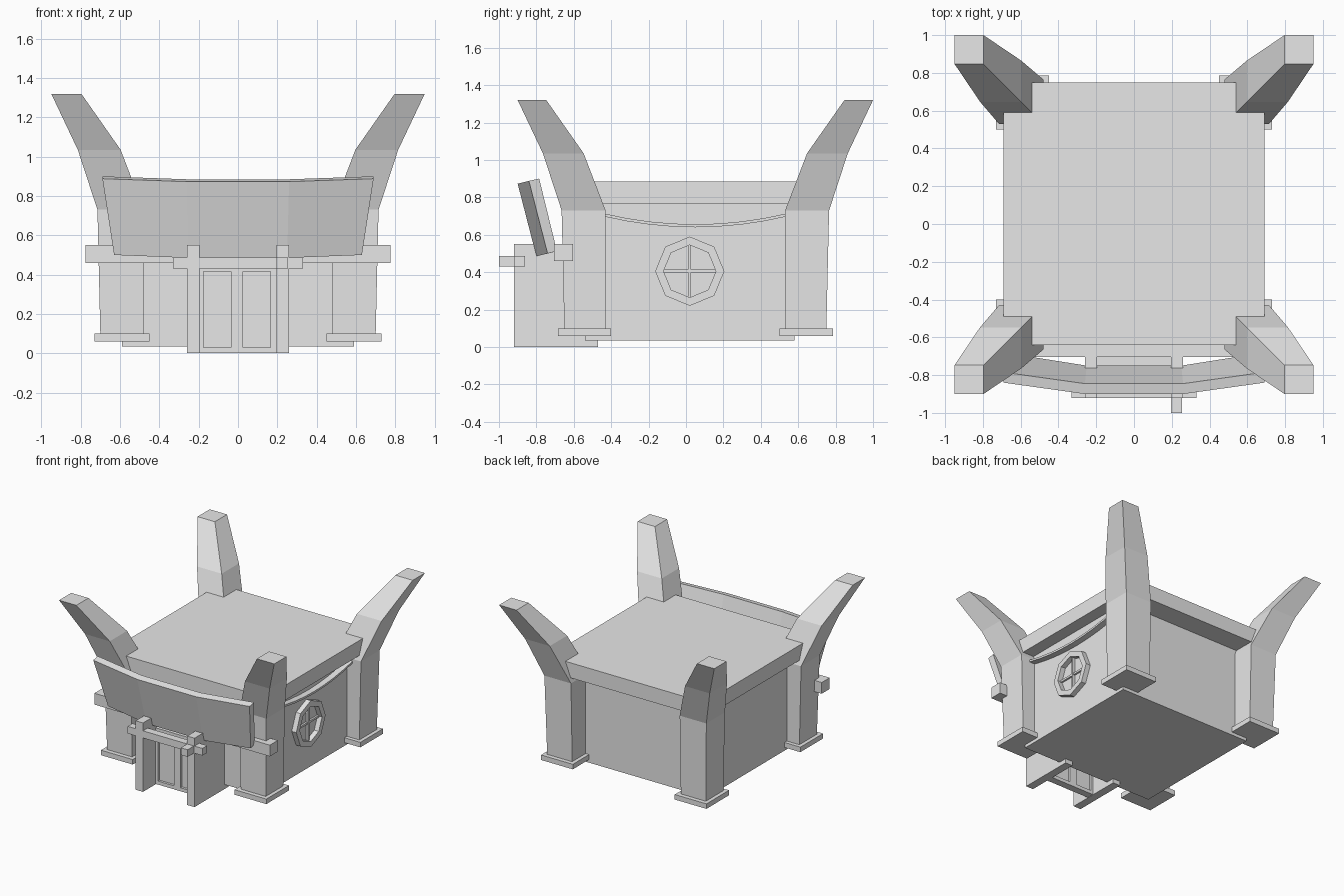
import bpy, bmesh, math
from mathutils import Vector

old = bpy.data.objects.get("Cube")
if old:
    bpy.data.objects.remove(old, do_unlink=True)

grey = bpy.data.materials.new("plain grey")
grey.use_nodes = True
grey.diffuse_color = (0.8, 0.8, 0.8, 1)
grey.node_tree.nodes["Principled BSDF"].inputs["Base Color"].default_value = (0.8, 0.8, 0.8, 1)

MID_Y = 0.05   # centre of the four pillars


def finish(name, bm):
    bmesh.ops.recalc_face_normals(bm, faces=bm.faces)
    mesh = bpy.data.meshes.new(name)
    bm.to_mesh(mesh)
    bm.free()
    mesh.materials.append(grey)
    obj = bpy.data.objects.new(name, mesh)
    bpy.context.collection.objects.link(obj)
    return obj


def loft(name, sections, closed=False):
    """Skin a row of matching cross-sections, capping the ends unless closed."""
    bm = bmesh.new()
    rings = [[bm.verts.new(p) for p in s] for s in sections]
    n = len(rings[0])
    pairs = list(zip(rings, rings[1:]))
    if closed:
        pairs.append((rings[-1], rings[0]))
    else:
        bm.faces.new(rings[0])
        bm.faces.new(rings[-1])
    for a, b in pairs:
        for i in range(n):
            j = (i + 1) % n
            bm.faces.new((a[i], a[j], b[j], b[i]))
    return finish(name, bm)


def box(name, x, y, z):
    return loft(name, [[(x[0], y[0], h), (x[1], y[0], h), (x[1], y[1], h), (x[0], y[1], h)]
                       for h in z])


# Body and overhanging flat roof
box("house_body", (-0.59, 0.59), (-0.54, 0.58), (0.035, 0.78))
box("roof_slab", (-0.69, 0.69), (-0.64, 0.75), (0.765, 0.885))

# Corner pillars, flaring outward above the roof: (height, inner, outer)
PROFILE = [(0.08, 0.48, 0.70), (0.73, 0.48, 0.715), (1.035, 0.597, 0.815), (1.32, 0.797, 0.95)]
for sx, side in ((1, "left"), (-1, "right")):
    for sy, end in ((-1, "front"), (1, "back")):
        loft(f"{end}_{side}_pillar",
             [[(sx * u, MID_Y + sy * v, z) for u, v in ((a, a), (b, a), (b, b), (a, b))]
              for z, a, b in PROFILE])
        box(f"{end}_{side}_pillar_foot", (sx * 0.45, sx * 0.73),
            (MID_Y + sy * 0.45, MID_Y + sy * 0.735), (0.06, 0.10))

# Cross beam through the front pillars
box("front_beam", (-0.775, 0.775), (-0.705, -0.605), (0.46, 0.55))

# Bent, leaning sign board: (half width top, half width bottom, y shift, rise)
stations = [(-0.69, -0.63, 0.06, 0.015), (-0.26, -0.25, 0, 0),
            (0.26, 0.25, 0, 0), (0.69, 0.63, 0.06, 0.015)]
loft("sign_board", [[(top, -0.90 + dy, 0.873 + dz), (top, -0.845 + dy, 0.885 + dz),
                     (bot, -0.75 + dy, 0.497 + dz), (bot, -0.80 + dy, 0.485 + dz)]
                    for top, bot, dy, dz in stations])

# Porch side walls, lintel and peg
for s, side in ((1, "left"), (-1, "right")):
    box(f"porch_{side}_wall", (s * 0.195, s * 0.26), (-0.92, -0.47), (0, 0.55))
box("porch_lintel", (-0.33, 0.33), (-0.92, -0.86), (0.43, 0.487))
box("lintel_peg", (0.195, 0.255), (-1.0, -0.88), (0.43, 0.487))

# Door: thin panel framed by stiles and rails
box("door_panel", (-0.2, 0.2), (-0.74, -0.715), (0.005, 0.44))
for i, (a, b) in enumerate(((-0.2, -0.175), (-0.035, 0.025), (0.165, 0.2))):
    box(f"door_stile_{i + 1}", (a, b), (-0.76, -0.70), (0.002, 0.45))
for i, (a, b) in enumerate(((0.002, 0.03), (0.415, 0.45))):
    box(f"door_rail_{i + 1}", (-0.2, 0.2), (-0.759, -0.701), (a, b))

# Eight-sided window ring with a cross of bars
WY, WZ = 0.02, 0.405
ring = []
for i in range(8):
    a = math.tau * i / 8
    ring.append([(x, WY + r * math.sin(a), WZ + r * math.cos(a))
                 for x, r in ((0.58, 0.185), (0.63, 0.185), (0.63, 0.14), (0.58, 0.14))])
loft("window_ring", ring, closed=True)
box("window_upright", (0.58, 0.61), (WY - 0.008, WY + 0.008), (WZ - 0.14, WZ + 0.14))
box("window_crossbar", (0.58, 0.605), (WY - 0.14, WY + 0.14), (WZ - 0.008, WZ + 0.008))

# Sagging trim above the window
trim = []
for i in range(9):
    t = i / 4 - 1
    z = 0.64 + 0.058 * t * t
    y = MID_Y + 0.49 * t
    trim.append([(0.58, y, z), (0.64, y, z), (0.64, y, z + 0.016), (0.58, y, z + 0.016)])
loft("sagging_trim", trim)
